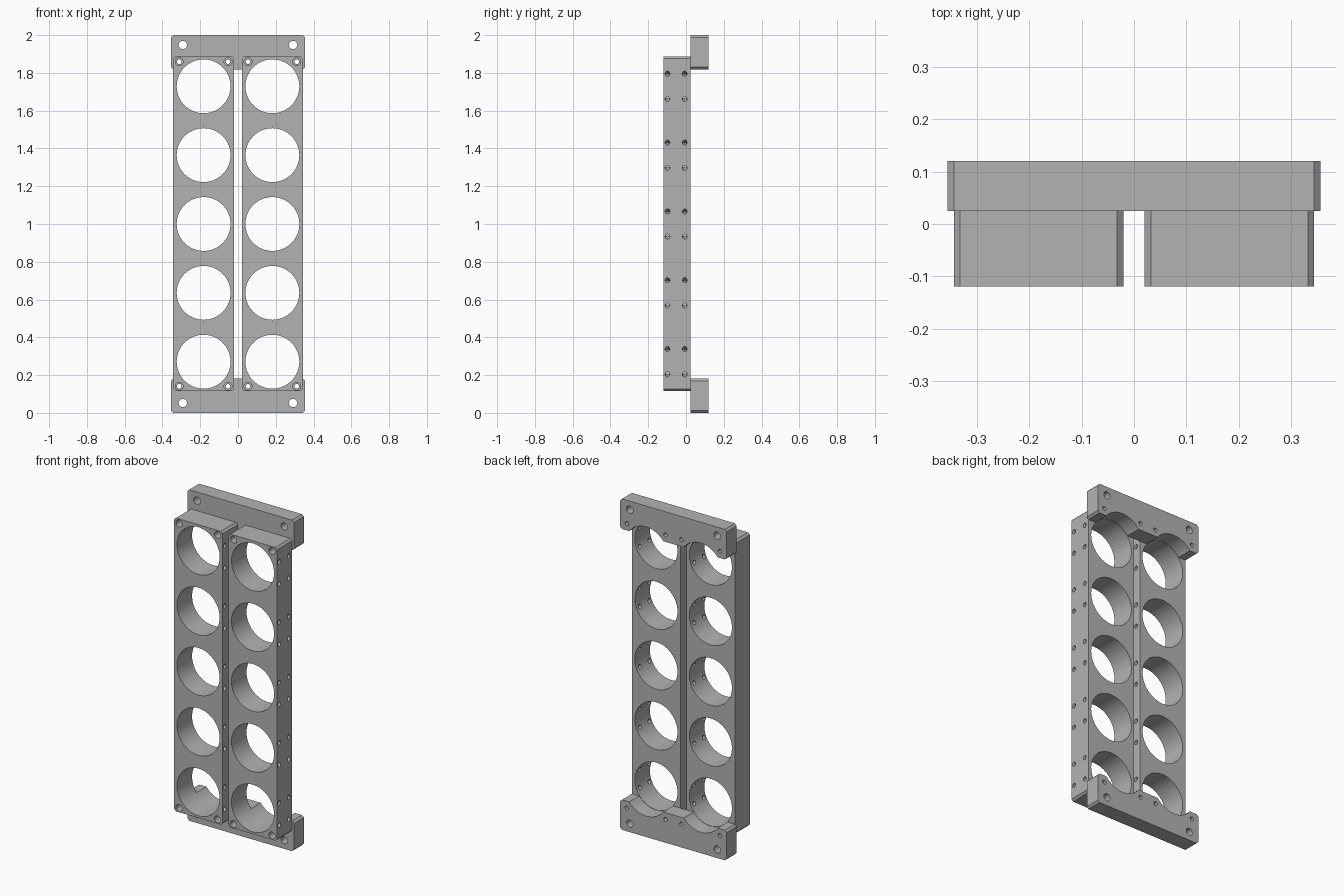
import bpy
import bmesh
from math import cos, sin, radians
from mathutils import Matrix, Vector

cube = bpy.data.objects.get("Cube")
if cube:
    bpy.data.objects.remove(cube, do_unlink=True)

# Overall layout
FRONT, JOINT, BACK = -0.119, 0.025, 0.12
BORE_R, BORE_X, PITCH = 0.1425, 0.182, 0.3645
CHAMFER = 0.012
BORE_Z = [1 + PITCH * i for i in range(-2, 3)]
SCREW_X, SCREW_Z = 0.129, 0.859   # offsets from a block's centre

grey = bpy.data.materials.new("machined_grey")
grey.use_nodes = True
colour = (0.45, 0.45, 0.45, 1)
grey.diffuse_color = colour
grey.node_tree.nodes["Principled BSDF"].inputs["Base Color"].default_value = colour


def make_object(name, bm):
    mesh = bpy.data.meshes.new(name)
    bm.to_mesh(mesh)
    bm.free()
    mesh.materials.append(grey)
    obj = bpy.data.objects.new(name, mesh)
    bpy.context.collection.objects.link(obj)
    return obj


def chamfered_bar(name, x0, x1, y0, y1, z0, z1):
    """Box whose four front-to-back edges are chamfered."""
    bm = bmesh.new()
    bmesh.ops.create_cube(bm, size=1)
    bmesh.ops.scale(bm, vec=(x1 - x0, y1 - y0, z1 - z0), verts=bm.verts)
    bmesh.ops.translate(bm, vec=((x0 + x1) / 2, (y0 + y1) / 2, (z0 + z1) / 2), verts=bm.verts)
    edges = [e for e in bm.edges
             if abs(e.verts[0].co.y - e.verts[1].co.y) > (y1 - y0) / 2]
    bmesh.ops.bevel(bm, geom=edges, offset=CHAMFER, segments=1, affect='EDGES')
    return make_object(name, bm)


def cut(target, rods, radius, sides=32):
    """Subtract a set of cylinders, each given by its two end points."""
    bm = bmesh.new()
    for a, b in rods:
        a, b = Vector(a), Vector(b)
        turn = (b - a).to_track_quat('Z', 'Y').to_matrix().to_4x4()
        bmesh.ops.create_cone(bm, cap_ends=True, segments=sides, radius1=radius,
                              radius2=radius, depth=(b - a).length,
                              matrix=Matrix.Translation((a + b) / 2) @ turn)
    cutter = make_object("cutter", bm)
    cutter.hide_render = True
    mod = target.modifiers.new("holes", 'BOOLEAN')
    mod.operation, mod.solver, mod.object = 'DIFFERENCE', 'EXACT', cutter
    activate(target)
    bpy.ops.object.modifier_apply(modifier=mod.name)
    bpy.data.objects.remove(cutter, do_unlink=True)


def activate(obj):
    bpy.ops.object.select_all(action='DESELECT')
    obj.select_set(True)
    bpy.context.view_layer.objects.active = obj


def along_y(points, y0=-0.3, y1=0.3):
    return [((x, y0, z), (x, y1, z)) for x, z in points]


def smooth(obj):
    activate(obj)
    bpy.ops.object.shade_smooth_by_angle(angle=radians(30))


screws = [(s * BORE_X + i * SCREW_X, 1 + j * SCREW_Z)
          for s in (-1, 1) for i in (-1, 1) for j in (-1, 1)]

# Two long blocks, each with five bores and set-screw holes on the +x side
for side, name in ((-1, "right_block"), (1, "left_block")):
    cx = side * BORE_X
    block = chamfered_bar(name, cx - 0.162, cx + 0.162, FRONT, JOINT, 0.115, 1.887)
    cut(block, along_y([(cx, z) for z in BORE_Z]), BORE_R, 96)
    own = [p for p in screws if p[0] * side > 0]
    cut(block, along_y(own), 0.012)
    cut(block, along_y(own, FRONT - 0.05, FRONT + 0.05), 0.021)
    radial = []
    for z in BORE_Z:
        for y in (-0.098, -0.007):
            for a in (radians(-22.5), radians(22.5)):
                radial.append(((cx + 0.1 * cos(a), y, z + 0.1 * sin(a)),
                               (cx + 0.2 * cos(a), y, z + 0.2 * sin(a))))
    cut(block, radial, 0.0125, 20)
    smooth(block)

# End plates behind the blocks, scalloped around the outermost bores
for name, z0, z1, bore_z, mount_z in (("bottom_plate", 0, 0.182, BORE_Z[0], 0.052),
                                      ("top_plate", 1.818, 2, BORE_Z[-1], 1.948)):
    plate = chamfered_bar(name, -0.356, 0.356, JOINT, BACK, z0, z1)
    cut(plate, along_y([(s * BORE_X, bore_z) for s in (-1, 1)]), BORE_R + 0.002, 96)
    cut(plate, along_y([(s * 0.292, mount_z) for s in (-1, 1)]), 0.022)
    cut(plate, along_y([p for p in screws if z0 < p[1] < z1]), 0.012)
    smooth(plate)
